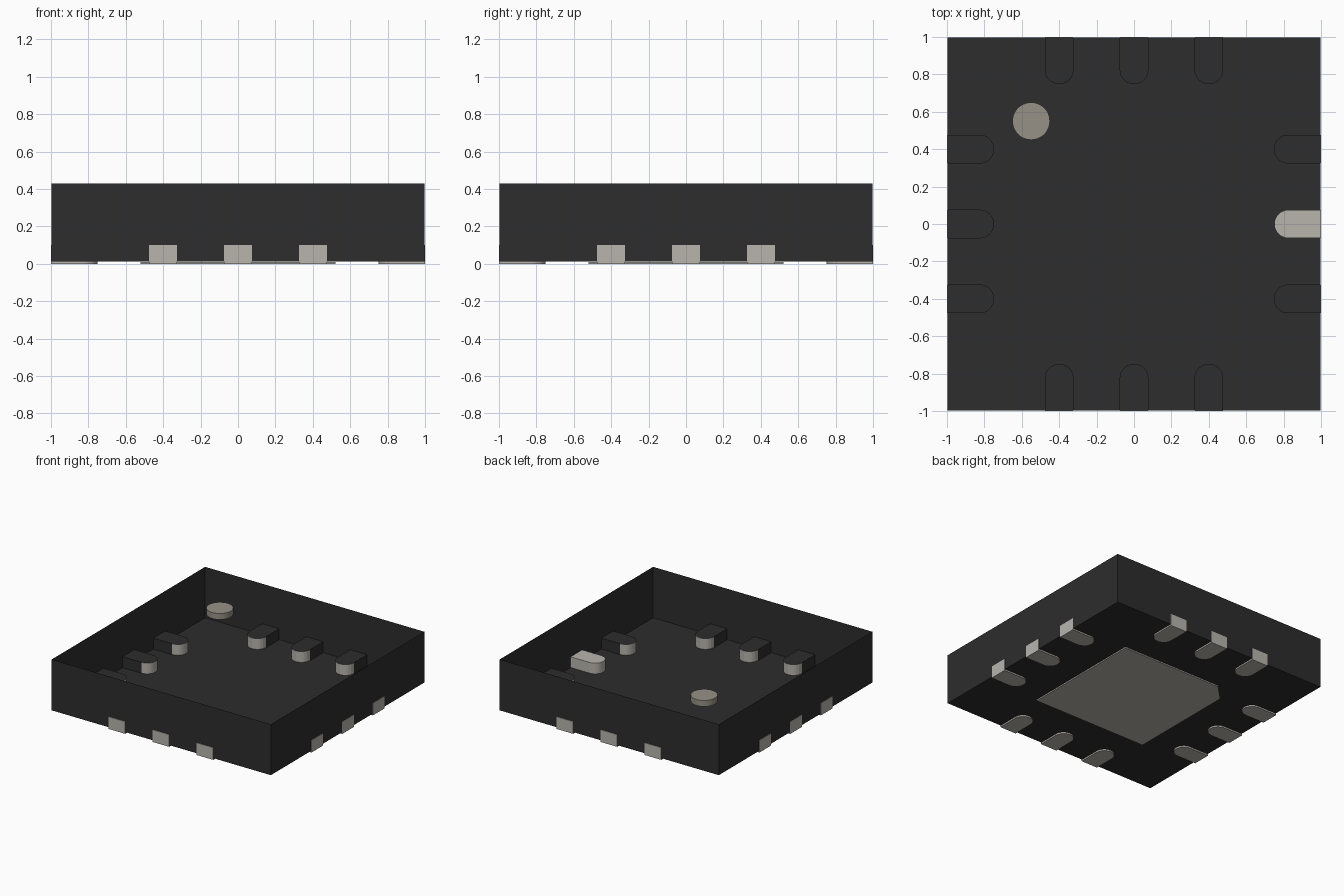
import bpy, bmesh, math
from mathutils import Matrix

cube = bpy.data.objects.get("Cube")
if cube:
    bpy.data.objects.remove(cube, do_unlink=True)


def make_material(name, rgb):
    mat = bpy.data.materials.new(name)
    mat.use_nodes = True
    mat.diffuse_color = (*rgb, 1)
    bsdf = mat.node_tree.nodes["Principled BSDF"]
    bsdf.inputs["Base Color"].default_value = (*rgb, 1)
    bsdf.inputs["Roughness"].default_value = 0.6
    return mat


BLACK = make_material("black_plastic", (0.026, 0.026, 0.026))
METAL = make_material("pale_metal", (0.48, 0.46, 0.42))
TAN = make_material("tan_marker", (0.31, 0.285, 0.24))

HALF, TOP, FLOOR = 0.996, 0.43, 0.012
PAD_TOP, PAD_HALF, PAD_INNER = 0.1, 0.075, 0.75


def finish(bm, name, mat, matrix=None):
    if matrix:
        bm.transform(matrix)
    mesh = bpy.data.meshes.new(name)
    bm.to_mesh(mesh)
    bm.free()
    mesh.materials.append(mat)
    obj = bpy.data.objects.new(name, mesh)
    bpy.context.collection.objects.link(obj)
    return obj


def prism(name, outline, z0, z1, mat, matrix=None):
    """Closed extrusion of a flat outline."""
    bm = bmesh.new()
    face = bm.faces.new([bm.verts.new((x, y, z0)) for x, y in outline])
    ext = bmesh.ops.extrude_face_region(bm, geom=[face], use_keep_orig=True)
    top = [v for v in ext["geom"] if isinstance(v, bmesh.types.BMVert)]
    bmesh.ops.translate(bm, verts=top, vec=(0, 0, z1 - z0))
    bmesh.ops.recalc_face_normals(bm, faces=bm.faces[:])
    return finish(bm, name, mat, matrix)


def pad_outline(half, outer, steps=16):
    """Straight outer end, rounded inner end, pointing along +x."""
    arc = [math.pi / 2 + math.pi * i / steps for i in range(steps + 1)]
    centre = PAD_INNER + PAD_HALF
    return [(outer, -half), (outer, half)] + [
        (centre + half * math.cos(a), half * math.sin(a)) for a in arc]


def pocket_lining(name, matrix):
    """Thin plastic sheet over the top and straight sides of a pad."""
    gap = 0.002
    bm = bmesh.new()
    z = PAD_TOP + gap
    outline = pad_outline(PAD_HALF + gap, HALF)
    verts = [bm.verts.new((x, y, z)) for x, y in outline]
    bm.faces.new(verts)
    for a, b in ((verts[1], verts[2]), (verts[-1], verts[0])):
        low = [bm.verts.new((v.co.x, v.co.y, FLOOR)) for v in (a, b)]
        bm.faces.new((b, a, low[0], low[1]))
    finish(bm, name, BLACK, matrix)


# Open-topped housing: floor and four thin walls
bm = bmesh.new()
bmesh.ops.create_cube(bm, size=1)
bmesh.ops.scale(bm, verts=bm.verts[:], vec=(2 * HALF, 2 * HALF, TOP - FLOOR))
bmesh.ops.translate(bm, verts=bm.verts[:], vec=(0, 0, (TOP + FLOOR) / 2))
lid = [f for f in bm.faces if f.normal.z > 0.5]
bmesh.ops.delete(bm, geom=lid, context="FACES_ONLY")
finish(bm, "housing", BLACK)

# Three contact pads on each side; the middle left one has no lining
for turn, side in enumerate(("left", "back", "right", "front")):
    for index, offset in enumerate((-0.4, 0, 0.4)):
        place = Matrix.Rotation(turn * math.pi / 2, 4, "Z") @ Matrix.Translation((0, offset, 0))
        prism(f"{side}_pad_{index + 1}", pad_outline(PAD_HALF, 1), 0, PAD_TOP, METAL, place)
        if not (side == "left" and offset == 0):
            pocket_lining(f"{side}_pocket_{index + 1}", place)

# Central pad below the floor, with one cut corner
C, CUT = 0.52, 0.13
prism("centre_pad", [(-C, -C), (C, -C), (C, C), (CUT - C, C), (-C, C - CUT)],
      0, 0.01, METAL)

# Round orientation marker near the back right corner
bm = bmesh.new()
bmesh.ops.create_cone(bm, cap_ends=True, segments=48, radius1=0.1, radius2=0.1, depth=0.05)
finish(bm, "marker_dot", TAN, Matrix.Translation((-0.55, 0.55, 0.358)))
